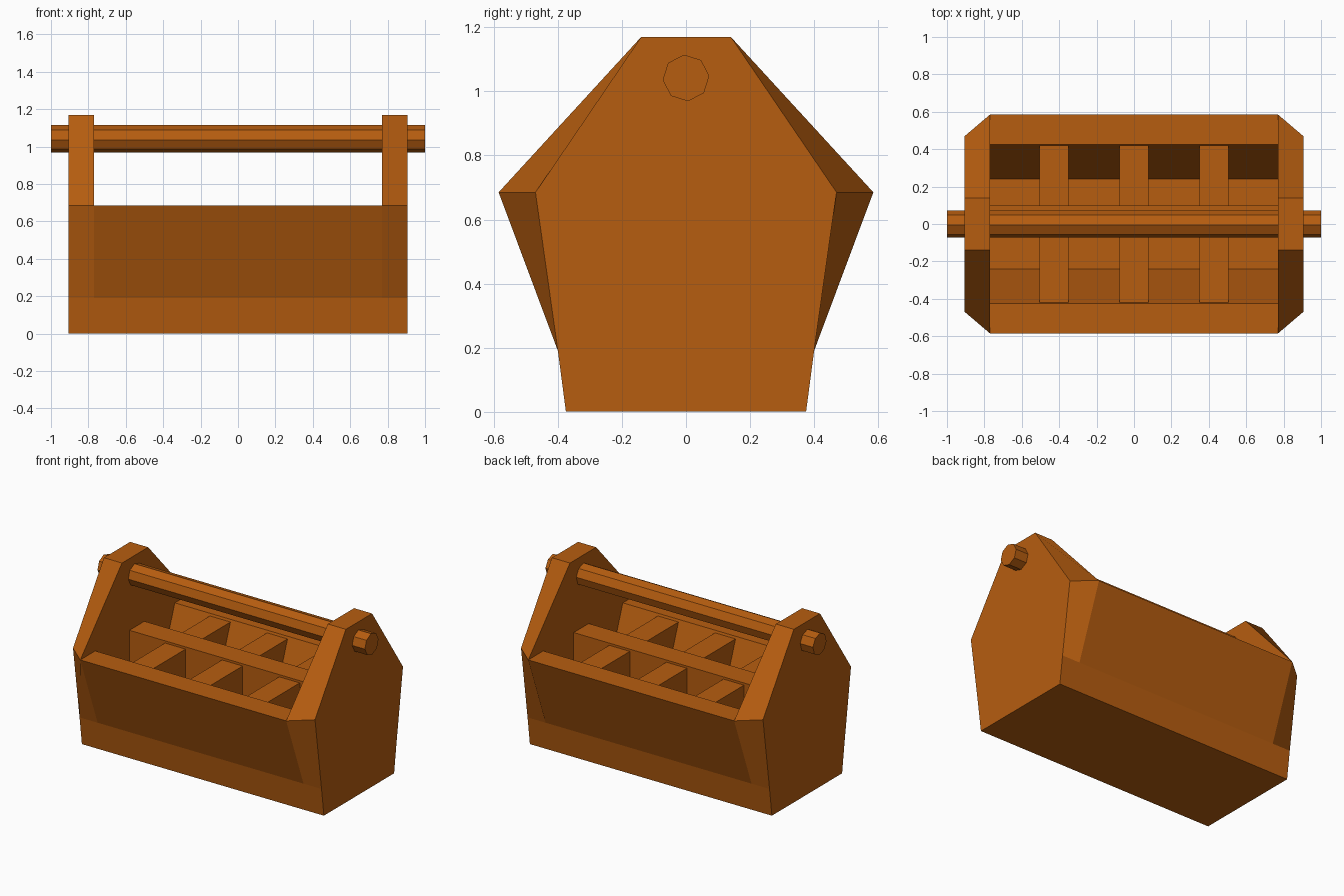
import bpy, bmesh, math

if "Cube" in bpy.data.objects:
    bpy.data.objects.remove(bpy.data.objects["Cube"])

wood = bpy.data.materials.new("warm brown wood")
wood.diffuse_color = (0.47, 0.11, 0.005, 1)
wood.use_nodes = True
wood.node_tree.nodes["Principled BSDF"].inputs["Base Color"].default_value = wood.diffuse_color


def mirrored(half):
    """Closed (y, z) outline from its +y half, listed bottom to top."""
    return half + [(-y, z) for y, z in reversed(half)]


def loft(name, x0, ring0, x1, ring1):
    """Solid between two (y, z) outlines standing at x0 and x1."""
    bm = bmesh.new()
    a = [bm.verts.new((x0, y, z)) for y, z in ring0]
    b = [bm.verts.new((x1, y, z)) for y, z in ring1]
    bm.faces.new(a)
    bm.faces.new(b)
    n = len(a)
    for i in range(n):
        j = (i + 1) % n
        bm.faces.new((a[i], a[j], b[j], b[i]))
    bmesh.ops.recalc_face_normals(bm, faces=bm.faces)
    mesh = bpy.data.meshes.new(name)
    bm.to_mesh(mesh)
    bm.free()
    mesh.materials.append(wood)
    obj = bpy.data.objects.new(name, mesh)
    bpy.context.collection.objects.link(obj)
    return obj


def extrude(name, x0, x1, ring):
    return loft(name, x0, ring, x1, ring)


IN_X, OUT_X, RIM, FLOOR = 0.77, 0.905, 0.685, 0.19

# Tray: solid base with two flared side walls
tray = mirrored([(0.375, 0), (0.40, FLOOR), (0.585, RIM), (0.425, RIM), (0.24, FLOOR)])
extrude("tray", -IN_X, IN_X, tray)

# End plates: wide on the inside, tapering to a narrower outer face
inner = mirrored([(0.375, 0), (0.40, FLOOR), (0.585, RIM), (0.14, 1.17)])
outer = mirrored([(0.375, 0), (0.40, FLOOR), (0.47, RIM), (0.14, 1.17)])
for side, label in ((-1, "left"), (1, "right")):
    loft(f"{label}_end_plate", side * IN_X, inner, side * OUT_X, outer)

# Long divider along the middle
extrude("long_divider", -IN_X, IN_X,
        [(-0.06, FLOOR - 0.02), (0.10, FLOOR - 0.02), (0.10, RIM), (-0.06, RIM)])

# Cross dividers, following the slope of the walls
cross = mirrored([(0.24, FLOOR - 0.01), (0.42, 0.67)])
for i, x in enumerate((-0.427, 0, 0.427)):
    extrude(f"cross_divider_{i + 1}", x - 0.077, x + 0.077, cross)

# Eight-sided carrying handle
angles = [math.radians(5 + 45 * i) for i in range(8)]
extrude("handle", -1, 1,
        [(0.073 * math.cos(a), 1.042 + 0.073 * math.sin(a)) for a in angles])
